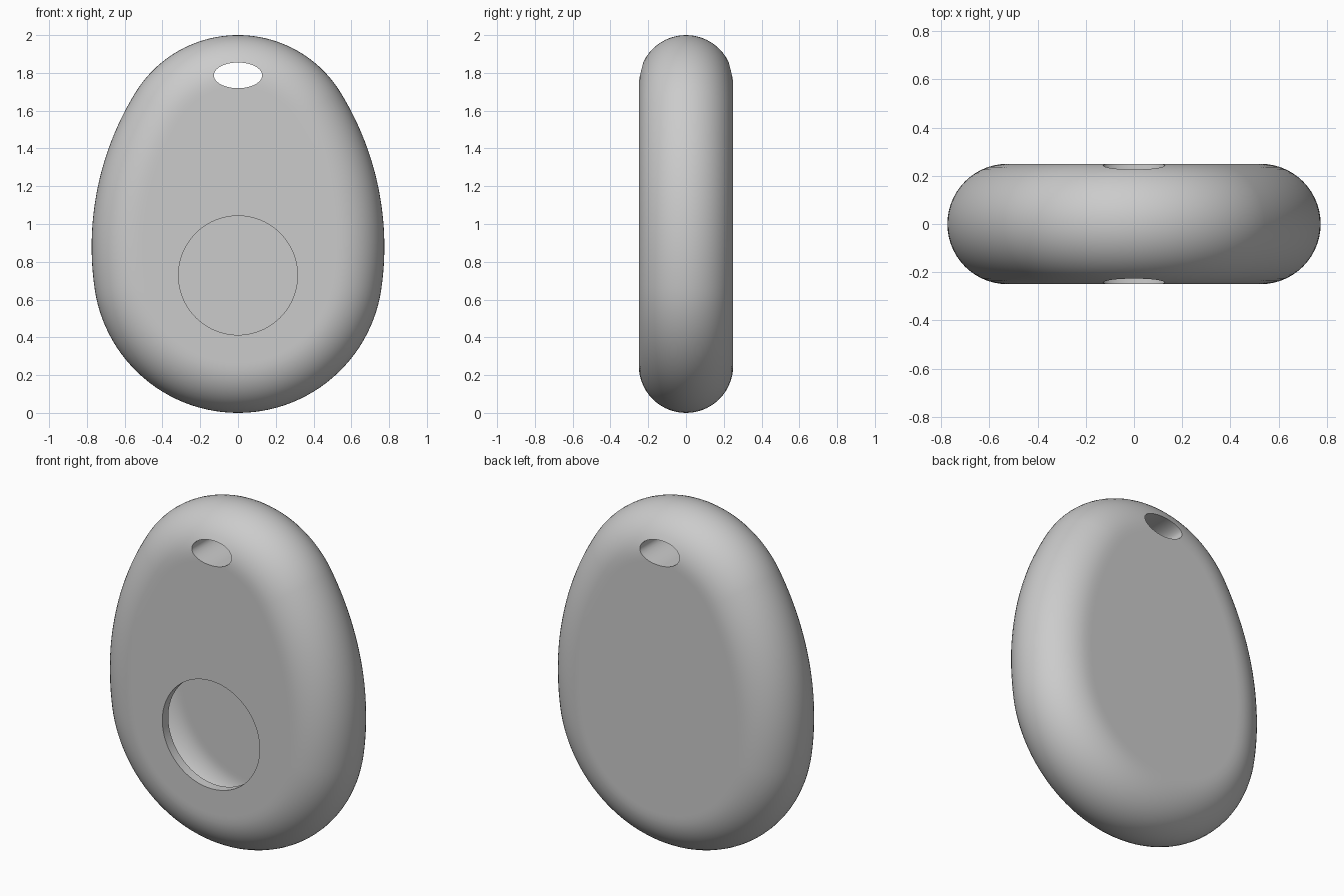
import bpy, bmesh, math
from mathutils import Vector

if "Cube" in bpy.data.objects:
    bpy.data.objects.remove(bpy.data.objects["Cube"])

HALF_DEPTH, WALL = 0.25, 0.055

grey = bpy.data.materials.new("plain grey")
grey.use_nodes = True
grey.diffuse_color = (0.6, 0.6, 0.6, 1)
grey.node_tree.nodes["Principled BSDF"].inputs["Base Color"].default_value = (0.6, 0.6, 0.6, 1)


def make_object(name, rings):
    """Join equal rings of points into a capped solid."""
    bm = bmesh.new()
    loops = [[bm.verts.new(p) for p in ring] for ring in rings]
    for a, b in zip(loops, loops[1:]):
        for i in range(len(a)):
            j = (i + 1) % len(a)
            bm.faces.new((a[i], a[j], b[j], b[i]))
    bm.faces.new(loops[0])
    bm.faces.new(loops[-1])
    bmesh.ops.recalc_face_normals(bm, faces=bm.faces)
    mesh = bpy.data.meshes.new(name)
    bm.to_mesh(mesh)
    bm.free()
    mesh.materials.append(grey)
    obj = bpy.data.objects.new(name, mesh)
    bpy.context.collection.objects.link(obj)
    return obj


def egg_outline():
    """Point and outward normal pairs along tangent bottom, side and top arcs."""
    side_r, width, mid = 1.55, 0.775, 0.88
    cx = width - side_r
    base_r, top_r = 0.767, 0.637
    low = math.atan2(base_r - mid, -cx)
    high = math.atan2(2 - top_r - mid, -cx)
    arcs = [(0, base_r, base_r, -math.pi / 2, low, 26),
            (cx, mid, side_r, low, high, 26),
            (0, 2 - top_r, top_r, high, math.pi / 2, 22)]
    half = []
    for x, z, r, start, end, steps in arcs:
        for i in range(steps):
            a = start + (end - start) * i / steps
            n = Vector((math.cos(a), 0, math.sin(a)))
            half.append((Vector((x, 0, z)) + n * r, n))
    top = (Vector((0, 0, 2)), Vector((0, 0, 1)))
    flip = lambda v: Vector((-v.x, v.y, v.z))
    return half + [top] + [(flip(p), flip(n)) for p, n in reversed(half[1:])]


def egg_body(name, shrink):
    """Egg slab with a fully rounded rim, shrunk evenly on all sides."""
    outline, r, steps = egg_outline(), HALF_DEPTH - shrink, 28
    section = []
    for k in range(steps + 1):
        a = math.pi * (k / steps - 0.5)
        section.append((HALF_DEPTH - r * math.cos(a), r * math.sin(a)))
    section = [(0.27, -r)] + section + [(0.27, r)]
    return make_object(name, [[p - n * d + Vector((0, y, 0)) for p, n in outline]
                              for d, y in section])


def oval_cutter(name, z, rx, rz, y0, y1, count=96):
    angles = [math.tau * i / count for i in range(count)]
    return make_object(name, [[(rx * math.cos(a), y, z + rz * math.sin(a)) for a in angles]
                              for y in (y0, y1)])


def subtract(target, cutter):
    mod = target.modifiers.new("cut", 'BOOLEAN')
    mod.operation, mod.solver, mod.object = 'DIFFERENCE', 'EXACT', cutter
    bpy.context.view_layer.objects.active = target
    bpy.ops.object.modifier_apply(modifier=mod.name)
    bpy.data.objects.remove(cutter)


# Hollow shell, keeping a solid sleeve around the strap hole
shell = egg_body("egg_shell", 0)
cavity = egg_body("cavity", WALL)
subtract(cavity, oval_cutter("sleeve", 1.787, 0.165, 0.105, -1, 1))
subtract(shell, cavity)

# Round front opening and oval strap hole
subtract(shell, oval_cutter("front_opening", 0.728, 0.315, 0.315, -1, 0))
subtract(shell, oval_cutter("strap_hole", 1.787, 0.128, 0.068, -1, 1))

# Smooth shading with crisp opening edges
bpy.ops.object.select_all(action='DESELECT')
shell.select_set(True)
bpy.context.view_layer.objects.active = shell
bpy.ops.object.shade_smooth_by_angle(angle=math.radians(30))
normals = shell.modifiers.new("even_shading", 'WEIGHTED_NORMAL')
normals.keep_sharp = True
